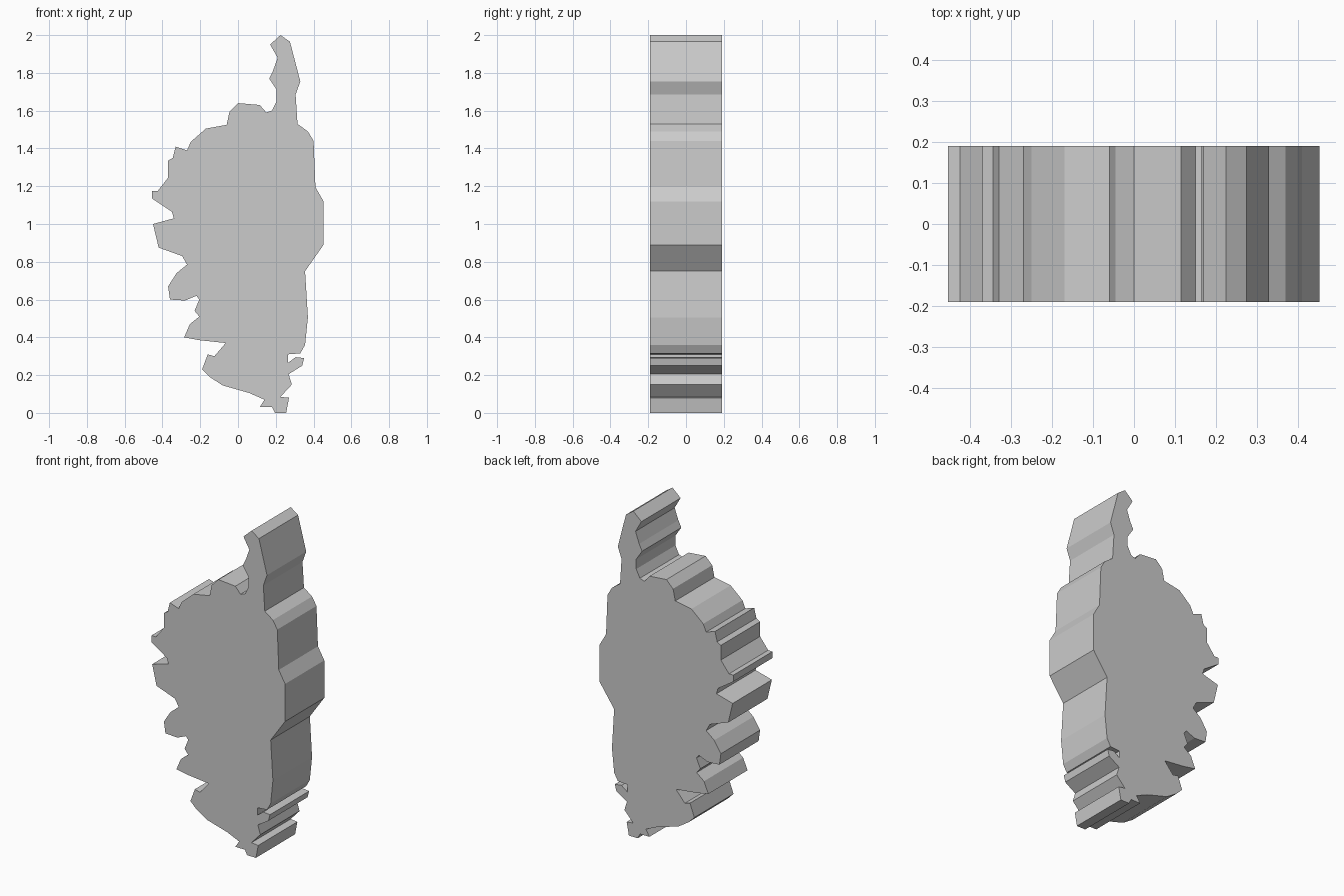
import bpy, bmesh
from mathutils import Vector

HALF_DEPTH = 0.19

# Ragged island coastline as (x, z), clockwise from the northern tip
COAST = [
    (.225, 2), (.275, 1.965), (.33, 1.755), (.305, 1.685), (.315, 1.53), (.37, 1.49),
    (.4, 1.44), (.41, 1.195), (.453, 1.12), (.453, .89), (.355, .75), (.37, .505),
    (.355, .36), (.33, .315), (.265, .31), (.265, .265), (.305, .295), (.35, .29),
    (.34, .25), (.268, .205), (.285, .15), (.225, .085), (.27, .08), (.255, 0),
    (.195, 0), (.18, .03), (.115, .03), (.14, .07), (.06, .105), (-.08, .145),
    (-.15, .19), (-.19, .23), (-.16, .31), (-.125, .3), (-.065, .37), (-.205, .385),
    (-.285, .4), (-.255, .47), (-.205, .51), (-.23, .54), (-.205, .6), (-.22, .62),
    (-.28, .595), (-.36, .6), (-.37, .67), (-.325, .74), (-.27, .785), (-.295, .83),
    (-.42, .875), (-.45, 1), (-.34, 1.03), (-.35, 1.065), (-.455, 1.135), (-.455, 1.175),
    (-.425, 1.175), (-.37, 1.245), (-.37, 1.335), (-.345, 1.35), (-.33, 1.41), (-.27, 1.39),
    (-.25, 1.435), (-.17, 1.505), (-.06, 1.525), (-.045, 1.595), (0, 1.64), (.115, 1.63),
    (.15, 1.59), (.18, 1.6), (.205, 1.65), (.205, 1.71), (.165, 1.77), (.185, 1.81),
    (.21, 1.88), (.17, 1.95),
]

# Front outline face, extruded straight back into a solid slab
bm = bmesh.new()
face = bm.faces.new([bm.verts.new((x, -HALF_DEPTH, z)) for x, z in COAST])
ext = bmesh.ops.extrude_face_region(bm, geom=[face], use_keep_orig=True)
back = [v for v in ext["geom"] if isinstance(v, bmesh.types.BMVert)]
bmesh.ops.translate(bm, verts=back, vec=Vector((0, 2 * HALF_DEPTH, 0)))
bmesh.ops.recalc_face_normals(bm, faces=bm.faces)

mesh = bpy.data.meshes.new("island_slab")
bm.to_mesh(mesh)
bm.free()
slab = bpy.data.objects.new("island_slab", mesh)
bpy.context.collection.objects.link(slab)
